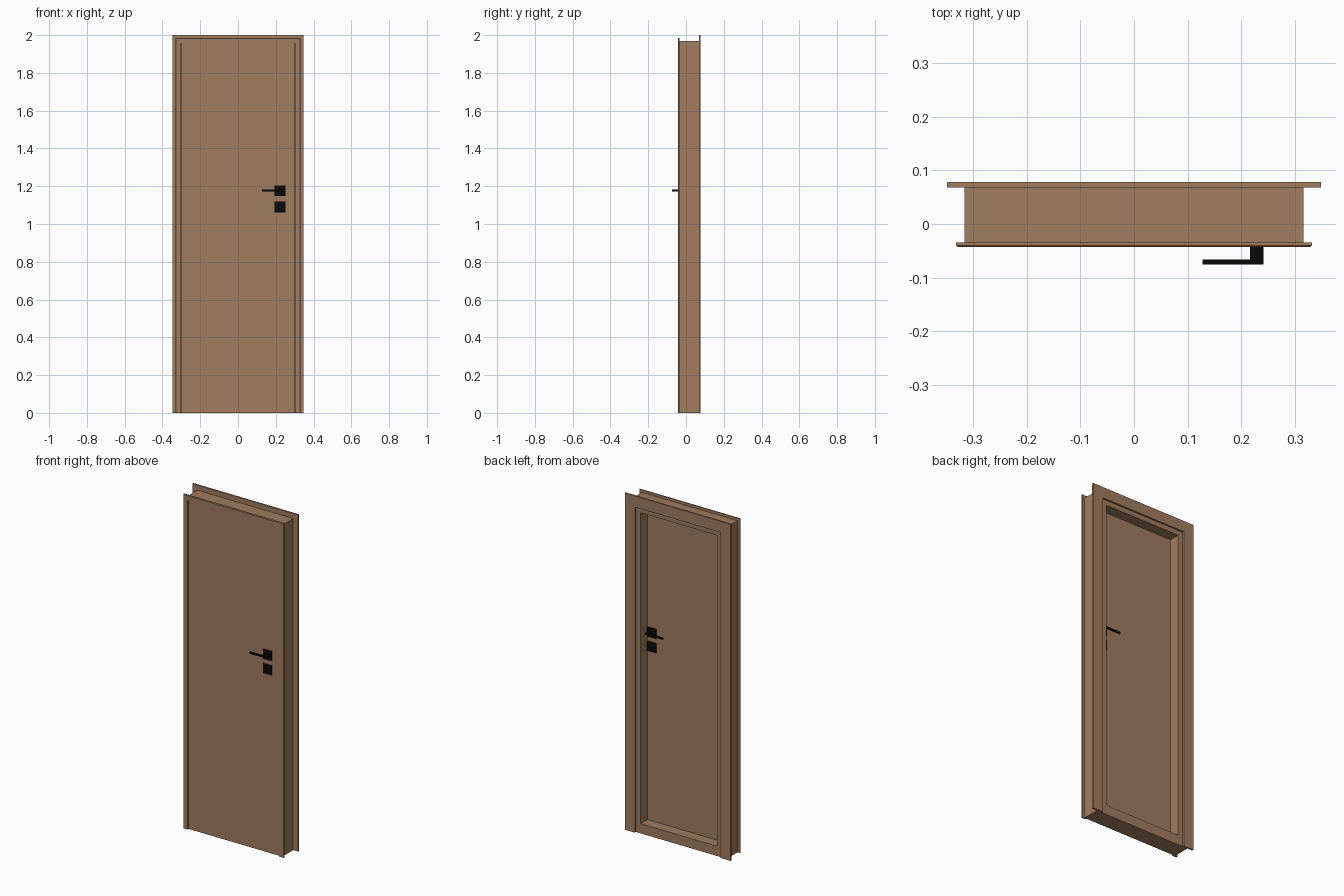
import bpy, bmesh

if "Cube" in bpy.data.objects:
    bpy.data.objects.remove(bpy.data.objects["Cube"])


def material(name, rgb):
    m = bpy.data.materials.new(name)
    m.diffuse_color = (*rgb, 1)
    m.use_nodes = True
    m.node_tree.nodes["Principled BSDF"].inputs["Base Color"].default_value = m.diffuse_color
    return m


WOOD = material("brown wood", (0.352, 0.205, 0.114))
BLACK = material("black metal", (0.003, 0.003, 0.003))


def finish(name, bm, mat):
    bmesh.ops.recalc_face_normals(bm, faces=bm.faces)
    me = bpy.data.meshes.new(name)
    bm.to_mesh(me)
    bm.free()
    me.materials.append(mat)
    ob = bpy.data.objects.new(name, me)
    bpy.context.collection.objects.link(ob)
    return ob


def box(name, x, y, z, mat):
    bm = bmesh.new()
    bmesh.ops.create_cube(bm, size=1)
    for v in bm.verts:
        v.co = [r[0] if c < 0 else r[1] for c, r in zip(v.co, (x, y, z))]
    return finish(name, bm, mat)


def casing(name, profile, half, top):
    """Sweep an (inset, y) profile up, over and down: an arch open at the floor."""
    bm = bmesh.new()
    rings = []
    for sx, up in ((-1, 0), (-1, 1), (1, 1), (1, 0)):
        rings.append([bm.verts.new((sx * (half - i), y, up * (top - i))) for i, y in profile])
    n = len(profile)
    for a, b in zip(rings, rings[1:]):
        for k in range(n):
            bm.faces.new((a[k], a[(k + 1) % n], b[(k + 1) % n], b[k]))
    bm.faces.new(rings[0])
    bm.faces.new(rings[-1][::-1])
    return finish(name, bm, WOOD)


def lining(name, profile, half, top):
    """Closed rebated frame: profile of (side inset, sill inset, y)."""
    bm = bmesh.new()
    rings = []
    for sx, up in ((-1, 0), (-1, 1), (1, 1), (1, 0)):
        rings.append([bm.verts.new((sx * (half - i), y, top - i if up else s))
                      for i, s, y in profile])
    n = len(profile)
    for j in range(4):
        a, b = rings[j], rings[(j + 1) % 4]
        for k in range(n):
            bm.faces.new((a[k], a[(k + 1) % n], b[(k + 1) % n], b[k]))
    return finish(name, bm, WOOD)


# Frame: rebated lining with sill, narrow front casing, wide back casing
lining("frame_lining", [(0, 0, -.034), (0, 0, .068), (.065, .058, .068),
                        (.065, .058, .004), (.013, .002, .004), (.013, .002, -.034)],
       .315, 1.97)
casing("front_casing", [(0, -.034), (0, -.04), (.003, -.043), (.03, -.043), (.03, -.034)],
       .331, 1.986)
casing("back_casing", [(0, .068), (0, .078), (.066, .078), (.066, .068)], .348, 2.0)

# Door leaf
box("door_leaf", (-.299, .299), (-.039, .003), (.003, 1.955), WOOD)

# Handle sets, mirrored about the middle of the leaf
MID = -.018
for side, s in (("front", -1), ("back", 1)):
    def span(a, b):
        return sorted((MID + s * a, MID + s * b))
    box(side + "_handle_plate", (.193, .251), span(.020, .025), (1.147, 1.205), BLACK)
    box(side + "_lock_plate", (.193, .251), span(.020, .025), (1.062, 1.12), BLACK)
    box(side + "_handle_neck", (.216, .241), span(.024, .057), (1.172, 1.182), BLACK)
    box(side + "_lever", (.127, .217), span(.048, .057), (1.172, 1.182), BLACK)
